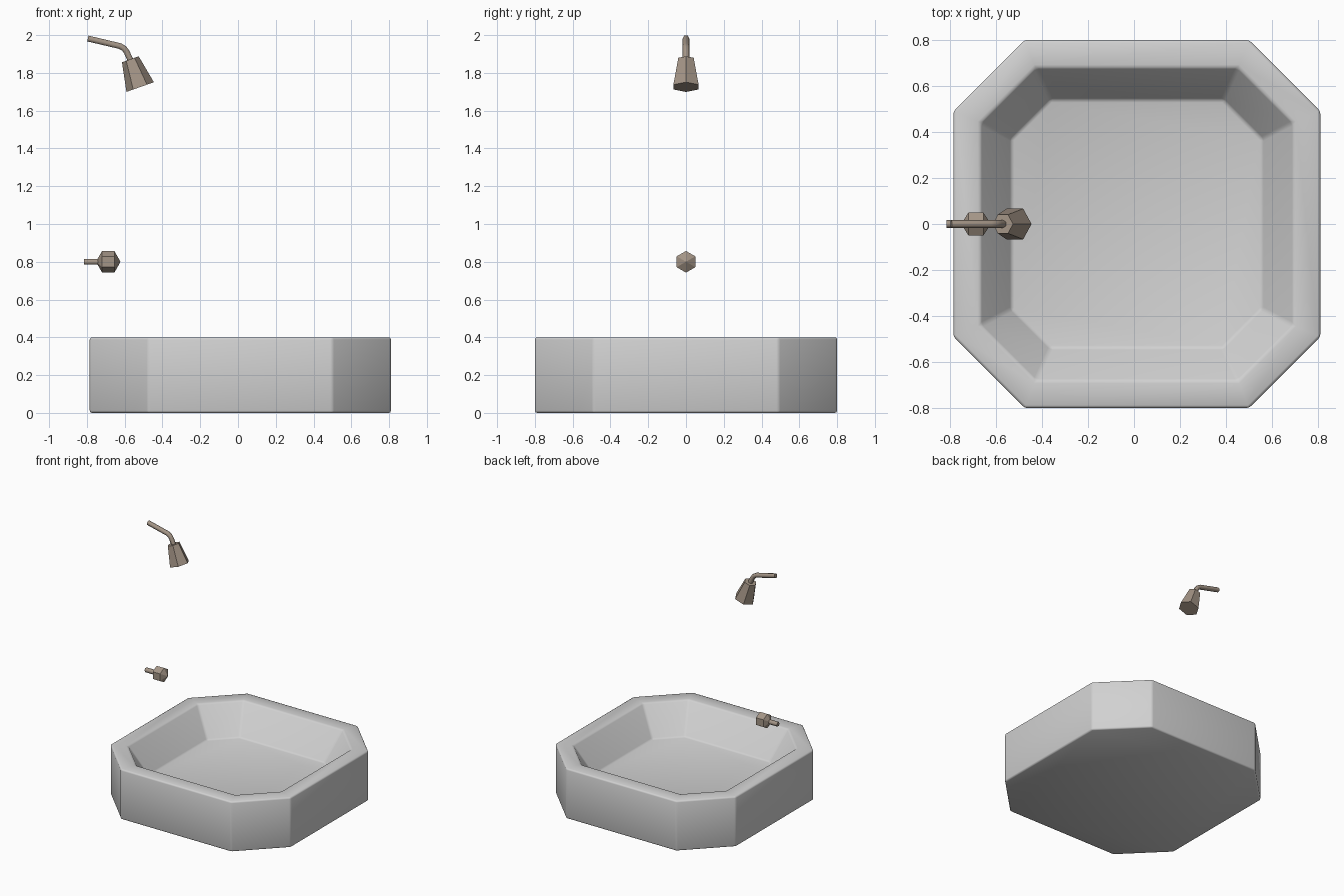
import bpy, bmesh, math
from mathutils import Vector, Matrix

if "Cube" in bpy.data.objects:
    bpy.data.objects.remove(bpy.data.objects["Cube"])


def material(name, rgb):
    m = bpy.data.materials.new(name)
    m.diffuse_color = (*rgb, 1)
    m.use_nodes = True
    m.node_tree.nodes["Principled BSDF"].inputs["Base Color"].default_value = m.diffuse_color
    return m


ceramic = material("pale grey ceramic", (0.64, 0.64, 0.64))
metal = material("warm brown metal", (0.37, 0.30, 0.24))


def add_object(name, bm, mat, smooth=False):
    bmesh.ops.recalc_face_normals(bm, faces=bm.faces)
    me = bpy.data.meshes.new(name)
    for f in bm.faces:
        f.smooth = smooth
    bm.to_mesh(me)
    bm.free()
    me.materials.append(mat)
    ob = bpy.data.objects.new(name, me)
    bpy.context.collection.objects.link(ob)
    return ob


def octagon(hx, hy, c, z, cx=0.0125):
    pts = [(hx, -hy + c), (hx, hy - c), (hx - c, hy), (-hx + c, hy),
           (-hx, hy - c), (-hx, -hy + c), (-hx + c, -hy), (hx - c, -hy)]
    return [Vector((x + cx, y, z)) for x, y in pts]


# basin: octagonal rings lofted from the underside over the rim to the floor
bm = bmesh.new()
rings = [[bm.verts.new(p) for p in octagon(*r)] for r in (
    (0.7975, 0.80, 0.31, 0.0), (0.7975, 0.80, 0.31, 0.40),
    (0.68, 0.68, 0.24, 0.40), (0.545, 0.54, 0.17, 0.17))]
for a, b in zip(rings, rings[1:]):
    for i in range(8):
        j = (i + 1) % 8
        bm.faces.new((a[i], a[j], b[j], b[i]))
bm.faces.new(rings[0])
bm.faces.new(rings[-1])
basin = add_object("basin", bm, ceramic, True)
bev = basin.modifiers.new("soft edges", 'BEVEL')
bev.width = 0.012
bev.segments = 2
bev.limit_method = 'ANGLE'
bev.angle_limit = math.radians(20)


# pipes: six-sided tubes along a path
def pipe(name, pts, radius):
    cu = bpy.data.curves.new(name, 'CURVE')
    cu.dimensions = '3D'
    cu.bevel_depth = radius
    cu.bevel_resolution = 1
    cu.use_fill_caps = True
    sp = cu.splines.new('POLY')
    sp.points.add(len(pts) - 1)
    for p, (x, z) in zip(sp.points, pts):
        p.co = (x, 0, z, 1)
    cu.materials.append(metal)
    ob = bpy.data.objects.new(name, cu)
    bpy.context.collection.objects.link(ob)


pipe("shower_arm", [(-0.795, 1.982), (-0.625, 1.942), (-0.602, 1.929),
                    (-0.588, 1.908), (-0.567, 1.862)], 0.018)
pipe("tap_stem", [(-0.815, 0.80), (-0.72, 0.80)], 0.018)

# shower head: tilted six-sided cone
top, bottom = Vector((-0.570, 0, 1.872)), Vector((-0.518, 0, 1.725))
tilt = math.atan2(bottom.x - top.x, top.z - bottom.z)
bm = bmesh.new()
bmesh.ops.create_cone(bm, cap_ends=True, segments=6, radius1=0.077, radius2=0.047,
                      depth=(top - bottom).length,
                      matrix=Matrix.Translation((top + bottom) / 2)
                      @ Matrix.Rotation(-tilt, 4, 'Y') @ Matrix.Rotation(math.pi / 2, 4, 'Z'))
# turn the hexagon so that a corner points along the tilt
pts = [v.co.copy() for v in bm.verts]
if max(abs(p.y) for p in pts) > 0.07:
    centre = (top + bottom) / 2
    spin = Matrix.Rotation(math.pi / 6, 3, (top - bottom).normalized())
    bmesh.ops.rotate(bm, cent=centre, matrix=spin, verts=bm.verts)
add_object("shower_head", bm, metal)

# tap knob: faceted ball, poles along x
bm = bmesh.new()
R, cx, cz = 0.065, -0.687, 0.80
ends = [bm.verts.new((cx + s * R, 0, cz)) for s in (-1, 1)]
loops = [[bm.verts.new((cx + s * R * 0.5,
                        R * 0.88 * math.sin(k * math.pi / 3),
                        cz + R * 0.88 * math.cos(k * math.pi / 3))) for k in range(6)]
         for s in (-1, 1)]
for i in range(6):
    j = (i + 1) % 6
    bm.faces.new((loops[0][i], loops[0][j], loops[1][j], loops[1][i]))
    for e, l in zip(ends, loops):
        bm.faces.new((e, l[i], l[j]))
add_object("tap_knob", bm, metal)
